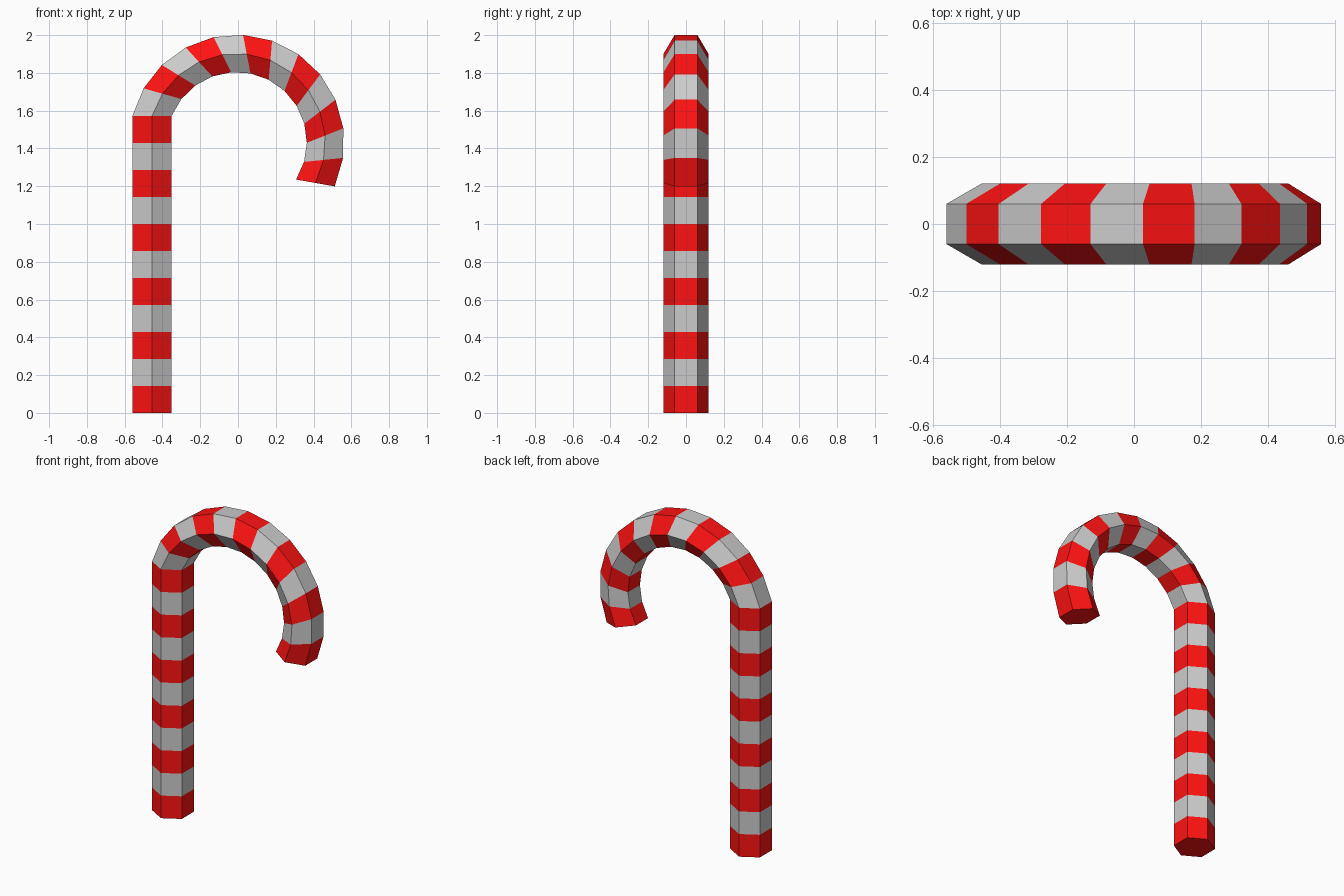
import bpy, bmesh
from math import sin, cos, pi, radians
from mathutils import Vector

if "Cube" in bpy.data.objects:
    bpy.data.objects.remove(bpy.data.objects["Cube"])

RADIUS = 0.12                      # hexagon corner radius
ROD_TOP, ROD_X = 1.573, -0.455
ROD_STRIPES, HOOK_STRIPES = 11, 12
HOOK_CENTRE = Vector((-0.007, 0, 1.433))
HOOK_ANGLE = radians(190)


def material(name, colour):
    m = bpy.data.materials.new(name)
    m.diffuse_color = colour
    m.use_nodes = True
    m.node_tree.nodes["Principled BSDF"].inputs["Base Color"].default_value = m.diffuse_color
    return m


bm = bmesh.new()


def ring(centre, turn):
    """Hexagon with flats facing in and out, tilted in the x-z plane."""
    across = Vector((cos(turn), 0, -sin(turn)))
    verts = []
    for i in range(6):
        a = pi / 2 + i * pi / 3
        offset = across * (RADIUS * cos(a)) + Vector((0, RADIUS * sin(a), 0))
        verts.append(bm.verts.new(centre + offset))
    return verts


# Straight rod rings
rings = [ring(Vector((ROD_X, 0, ROD_TOP * i / ROD_STRIPES)), 0)
         for i in range(ROD_STRIPES + 1)]

# Hook rings, swung about the hook centre
arm = Vector((ROD_X, 0, ROD_TOP)) - HOOK_CENTRE
for i in range(1, HOOK_STRIPES + 1):
    t = HOOK_ANGLE * i / HOOK_STRIPES
    swung = Vector((arm.x * cos(t) + arm.z * sin(t), 0,
                    arm.z * cos(t) - arm.x * sin(t)))
    rings.append(ring(HOOK_CENTRE + swung, t))

# Alternating red and white stripes, with red end caps
for s, (lower, upper) in enumerate(zip(rings, rings[1:])):
    for i in range(6):
        j = (i + 1) % 6
        face = bm.faces.new((lower[i], lower[j], upper[j], upper[i]))
        face.material_index = s % 2
bm.faces.new(rings[0])
bm.faces.new(rings[-1])
bmesh.ops.recalc_face_normals(bm, faces=bm.faces[:])

mesh = bpy.data.meshes.new("striped_cane")
bm.to_mesh(mesh)
bm.free()
mesh.materials.append(material("red", (1.0, 0.006, 0.006, 1)))
mesh.materials.append(material("white", (0.8, 0.8, 0.8, 1)))
cane = bpy.data.objects.new("striped_cane", mesh)
bpy.context.collection.objects.link(cane)
